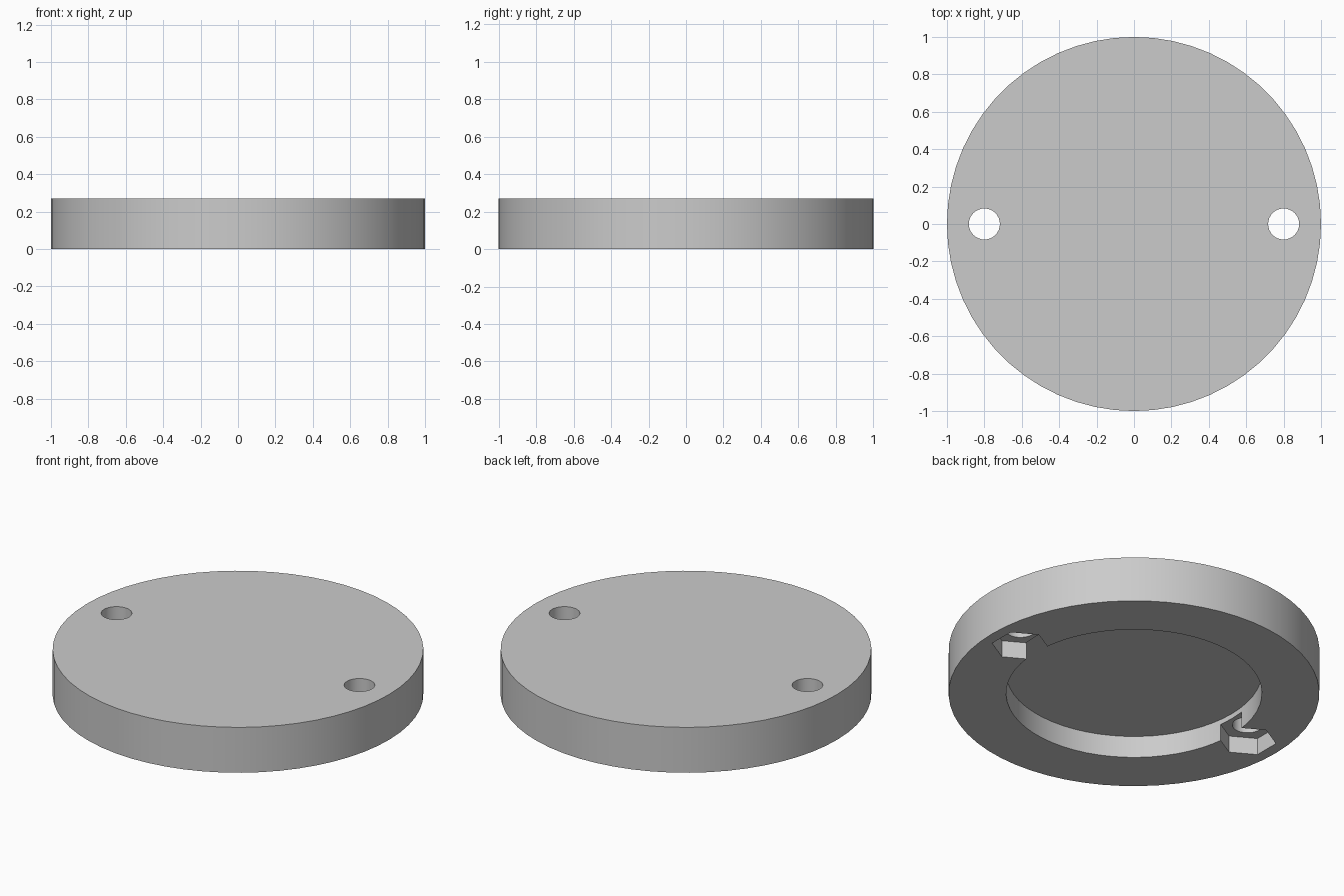
import bpy
from math import radians

default_cube = bpy.data.objects.get("Cube")
if default_cube:
    bpy.data.objects.remove(default_cube, do_unlink=True)

HEIGHT = 0.27
RECESS_DEPTH = 0.13
POCKET_DEPTH = 0.10
BOLT_X = 0.80

grey = bpy.data.materials.new("plain_grey")
grey.use_nodes = True
colour = (0.6, 0.6, 0.6, 1)
grey.diffuse_color = colour
grey.node_tree.nodes["Principled BSDF"].inputs["Base Color"].default_value = colour


def cylinder(name, sides, radius, bottom, top, x=0, turn=0):
    """Upright prism between two heights."""
    bpy.ops.mesh.primitive_cylinder_add(
        vertices=sides, radius=radius, depth=top - bottom,
        location=(x, 0, (bottom + top) / 2), rotation=(0, 0, turn))
    obj = bpy.context.object
    obj.name = name
    obj.data.materials.append(grey)
    return obj


# Main disc
disc = cylinder("disc", 60, 1, 0, HEIGHT)

# Round recess in the underside
cutters = [cylinder("recess_cutter", 60, 0.69, -0.1, RECESS_DEPTH)]

# Bolt holes with hexagonal nut pockets that open into the recess
for side, x in (("left", BOLT_X), ("right", -BOLT_X)):
    cutters.append(cylinder(side + "_pocket_cutter", 6, 0.155, -0.15, POCKET_DEPTH, x))
    cutters.append(cylinder(side + "_hole_cutter", 32, 0.083, -0.2, HEIGHT + 0.1, x))

# Cut each shape out of the disc
bpy.context.view_layer.objects.active = disc
for cutter in cutters:
    cutter.hide_render = True
    cut = disc.modifiers.new(cutter.name, "BOOLEAN")
    cut.operation = "DIFFERENCE"
    cut.solver = "EXACT"
    cut.object = cutter
    bpy.ops.object.modifier_apply(modifier=cut.name)
    bpy.data.objects.remove(cutter, do_unlink=True)

# Smooth round walls with crisp rims
bpy.ops.object.select_all(action="DESELECT")
disc.select_set(True)
bpy.context.view_layer.objects.active = disc
bpy.ops.object.shade_smooth_by_angle(angle=radians(30))
